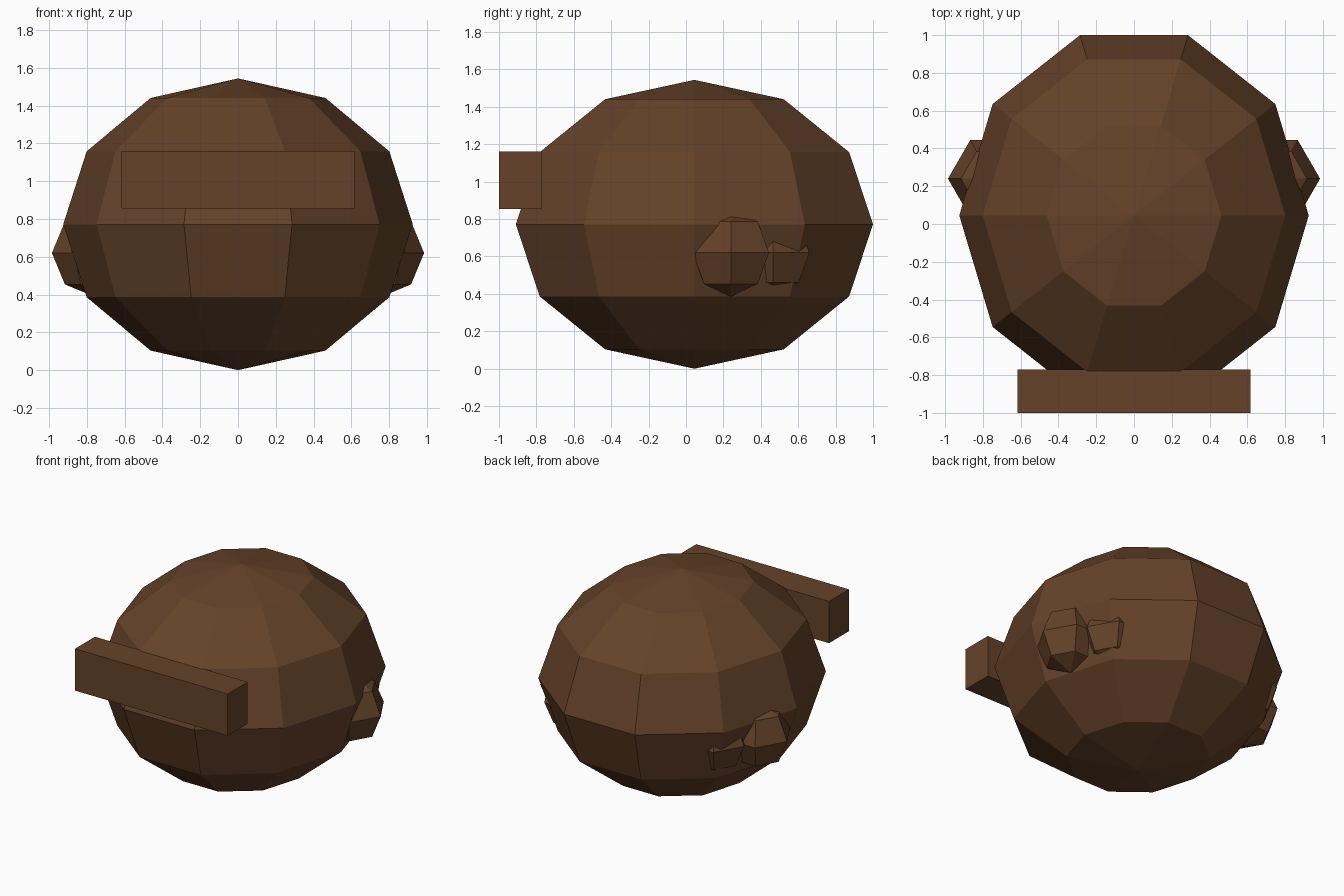
import bpy, bmesh
from math import atan2
from mathutils import Matrix, Vector

if "Cube" in bpy.data.objects:
    bpy.data.objects.remove(bpy.data.objects["Cube"])

brown = bpy.data.materials.new("brown")
brown.diffuse_color = (0.13, 0.055, 0.022, 1)
brown.use_nodes = True
brown.node_tree.nodes["Principled BSDF"].inputs["Base Color"].default_value = brown.diffuse_color


def finish(name, bm):
    bmesh.ops.recalc_face_normals(bm, faces=bm.faces)
    mesh = bpy.data.meshes.new(name)
    bm.to_mesh(mesh)
    bm.free()
    mesh.materials.append(brown)
    obj = bpy.data.objects.new(name, mesh)
    bpy.context.collection.objects.link(obj)
    return obj


def ball(name, center, radii, segments, rings):
    """Flat-faced ellipsoid with a vertex column on the +x axis."""
    bm = bmesh.new()
    bmesh.ops.create_uvsphere(bm, u_segments=segments, v_segments=rings, radius=1)
    v = next(v for v in bm.verts if abs(v.co.z) < 0.95)
    turn = Matrix.Rotation(-atan2(v.co.y, v.co.x), 4, 'Z')
    place = Matrix.Translation(Vector(center)) @ Matrix.Diagonal((*radii, 1))
    bm.transform(place @ turn)
    return finish(name, bm)


def box(name, lo, hi):
    lo, hi = Vector(lo), Vector(hi)
    bm = bmesh.new()
    bmesh.ops.create_cube(bm, size=1)
    bm.transform(Matrix.Translation((lo + hi) / 2) @ Matrix.Diagonal((*(hi - lo), 1)))
    return finish(name, bm)


# Main rounded volume
ball("hair_dome", (0, 0.045, 0.772), (0.925, 1.004, 0.772), 10, 6)

# Block across the front
box("fringe", (-0.617, -1.0, -0.0 + 0.855), (0.617, -0.77, 1.16))

# Small tufts on both sides
for side, label in ((1, "right"), (-1, "left")):
    ball(f"side_tuft_{label}", (side * 0.75, 0.24, 0.62), (0.235,) * 3, 6, 4)
    ball(f"rear_tuft_{label}", (side * 0.57, 0.465, 0.62), (0.225,) * 3, 6, 4)
